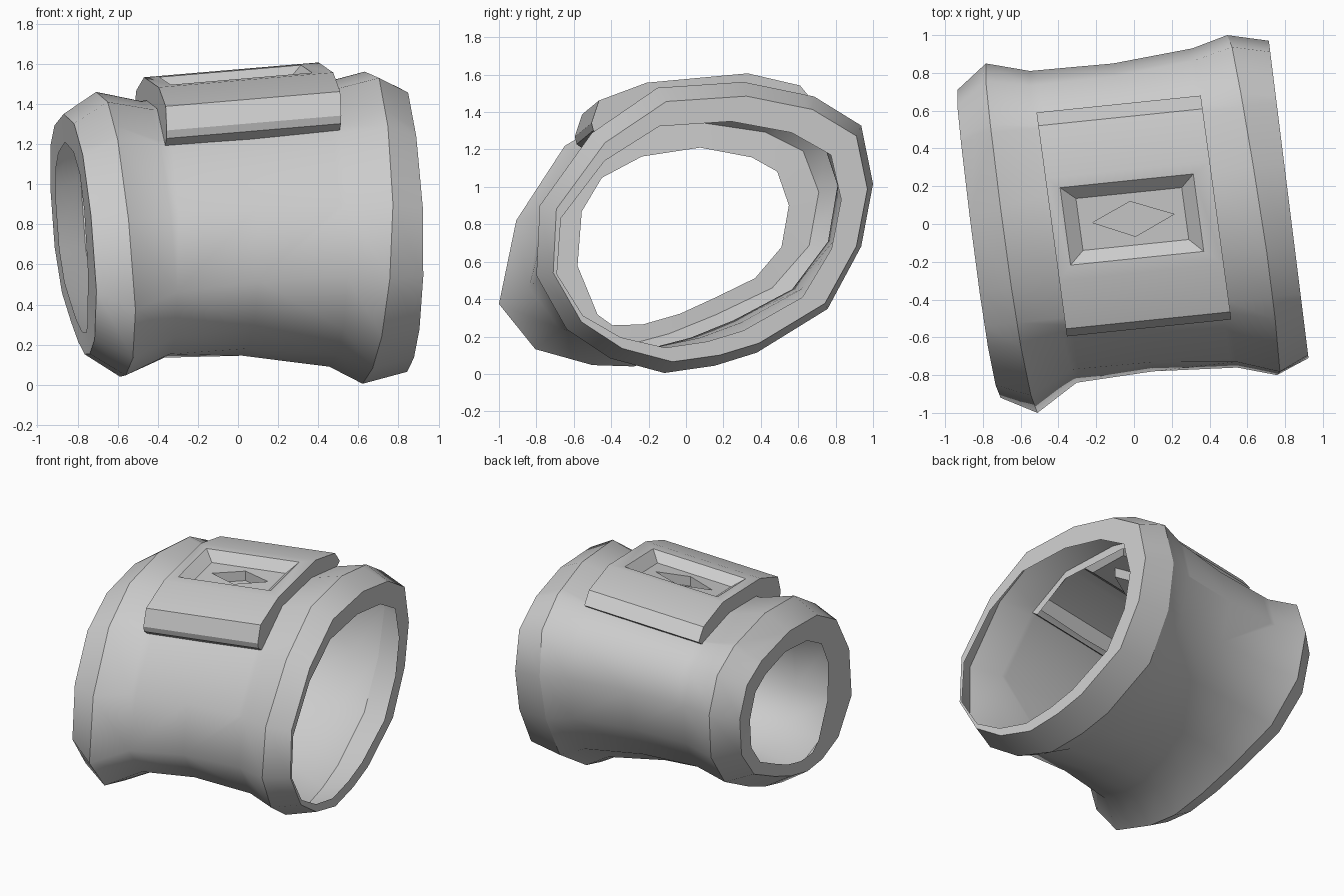
import bpy
import bmesh

old = bpy.data.objects.get("Cube")
if old:
    bpy.data.objects.remove(old, do_unlink=True)

grey = bpy.data.materials.new("plain grey")
grey.use_nodes = True
colour = (0.6, 0.6, 0.6, 1)
grey.diffuse_color = colour
grey.node_tree.nodes["Principled BSDF"].inputs["Base Color"].default_value = colour


def finish(bm, name):
    mesh = bpy.data.meshes.new(name)
    bm.to_mesh(mesh)
    bm.free()
    mesh.materials.append(grey)
    obj = bpy.data.objects.new(name, mesh)
    bpy.context.collection.objects.link(obj)


def bridge(bm, a, b):
    n = len(a)
    for i in range(n):
        bm.faces.new((a[i], a[(i + 1) % n], b[(i + 1) % n], b[i]))


# Cuff: unit cross-sections (y, z) of the narrow hole, its flare and the wide end
narrow = [(-.67, -1), (-.38, -.99), (-.03, -.87), (.3, -.69), (.68, -.47),
          (.93, -.12), (1, .35), (.89, .73), (.65, .89), (.16, 1),
          (-.39, .9), (-.77, .66), (-.96, .28), (-1, -.33), (-.81, -.88)]
flare = [(-.46, -.99), (-.22, -1), (.04, -.9), (.33, -.74), (.7, -.49),
         (.94, -.1), (1, .38), (.9, .74), (.65, .91), (.18, 1),
         (-.28, .93), (-.62, .66), (-.9, .1), (-1, -.53), (-.79, -.87)]
wide = [(-.56, -.9), (-.24, -1), (.06, -.95), (.31, -.86), (.73, -.56),
        (.93, -.13), (1, .3), (.93, .7), (.65, .9), (.23, 1),
        (-.28, .96), (-.67, .65), (-.98, .15), (-1, -.33), (-.82, -.7)]
sections = (narrow, flare, wide)

# Rings: x, y lean, z lean, centre y, centre z, half width, half height, blend, sharp
rings = [(-.83, -.125, -.05, -.015, .735, .565, .475, 0, False),
         (-.835, -.125, -.05, -.105, .75, .815, .6, .7, True),
         (-.66, -.13, -.05, -.075, .75, .925, .71, 1, True),
         (-.43, -.13, -.06, -.015, .775, .825, .64, 1.2, False),
         (0, -.13, 0, .035, .795, .815, .65, 1.5, False),
         (.44, -.14, 0, .085, .795, .845, .705, 1.8, False),
         (.64, -.16, .05, .1, .783, .9, .778, 2, True),
         (.835, -.125, 0, .13, .775, .84, .71, 2, True),
         (.835, -.125, 0, .07, .745, .76, .605, 1.9, False)]

bm = bmesh.new()
loops = []
for x, lean_y, lean_z, cy, cz, hy, hz, blend, sharp in rings:
    k = min(int(blend), 1)
    t = blend - k
    loop = []
    for (ay, az), (by, bz) in zip(sections[k], sections[k + 1]):
        y = cy + hy * (ay + (by - ay) * t)
        z = cz + hz * (az + (bz - az) * t)
        loop.append(bm.verts.new((x + lean_y * y + lean_z * (z - .75), y, z)))
    loops.append(loop)
for a, b in zip(loops, loops[1:]):
    bridge(bm, a, b)
bmesh.ops.recalc_face_normals(bm, faces=bm.faces)
for face in bm.faces:
    face.smooth = True
for loop, ring in zip(loops, rings):
    if ring[-1]:
        for i, v in enumerate(loop):
            bm.edges.get((v, loop[i - 1])).smooth = False

# Opening in the cuff wall below the plate
across = (1, .136, 0)
along = (-.102, 1, 0)
for co, normal in (((-.4, 0, 0), across), ((.41, 0, 0), across),
                   ((0, -.46, 0), along), ((0, .56, 0), along)):
    roof = [f for f in bm.faces if f.calc_center_median().z > .9]
    parts = {g for f in roof for g in (*f.verts, *f.edges)}
    bmesh.ops.bisect_plane(bm, geom=roof + list(parts), plane_co=co, plane_no=normal)
hidden = []
for f in bm.faces:
    c = f.calc_center_median()
    if c.z > .9 and -.4 < c.x + .136 * c.y < .41 and -.46 < c.y - .102 * c.x < .56:
        hidden.append(f)
bmesh.ops.delete(bm, geom=hidden, context='FACES')
finish(bm, "cuff")

# Raised plate: skewed frame, u along the cuff and v across it
bm = bmesh.new()


def place(u, v, z):
    return bm.verts.new((.005 + u - .136 * v, v + .103 * u, z + .085 * u))


def top(v, depth=0):
    return 1.5436 + .0926 * v - depth


# The first and last points tuck the rim into the cuff wall
profile = [(-.45, 1.2), (-.54, 1.265), (-.55, 1.305), (-.51, 1.425), (-.255, 1.52),
           (.285, 1.57), (.565, 1.505), (.635, 1.42), (.55, 1.36)]
ends = [[place(u, v, z) for v, z in profile] for u in (-.435, .435)]
for i in range(len(profile) - 1):
    if i != 4:
        bm.faces.new((ends[0][i], ends[1][i], ends[1][i + 1], ends[0][i + 1]))
for end, u in zip(ends, (-.435, .435)):
    bm.faces.new(end + [place(u, .3, 1.41), place(u, -.2, 1.38)])


def rectangle(u0, u1, v0, v1, depth):
    return [place(u, v, top(v, depth))
            for u, v in ((u0, v0), (u1, v0), (u1, v1), (u0, v1))]


# Sloped recess in the flat top
rim = [ends[0][4], ends[1][4], ends[1][5], ends[0][5]]
mouth = rectangle(-.365, .34, -.18, .23, 0)
floor = rectangle(-.29, .27, -.11, .165, .06)
bridge(bm, rim, mouth)
bridge(bm, mouth, floor)

# Sunken diamond in the recess floor
points = [(-.005, -.065), (.21, .03), (-.01, .12), (-.22, .03)]
upper, lower = ([place(u, v, top(v, d)) for u, v in points] for d in (.06, .13))
for i in range(4):
    j = (i + 1) % 4
    bm.faces.new((floor[i], floor[j], upper[i]))
    bm.faces.new((floor[j], upper[j], upper[i]))
bridge(bm, upper, lower)
bm.faces.new(lower)
bmesh.ops.recalc_face_normals(bm, faces=bm.faces)
for face in bm.faces:
    face.smooth = True
for edge in bm.edges:
    edge.smooth = edge.calc_face_angle(1) < .4
finish(bm, "raised_plate")
